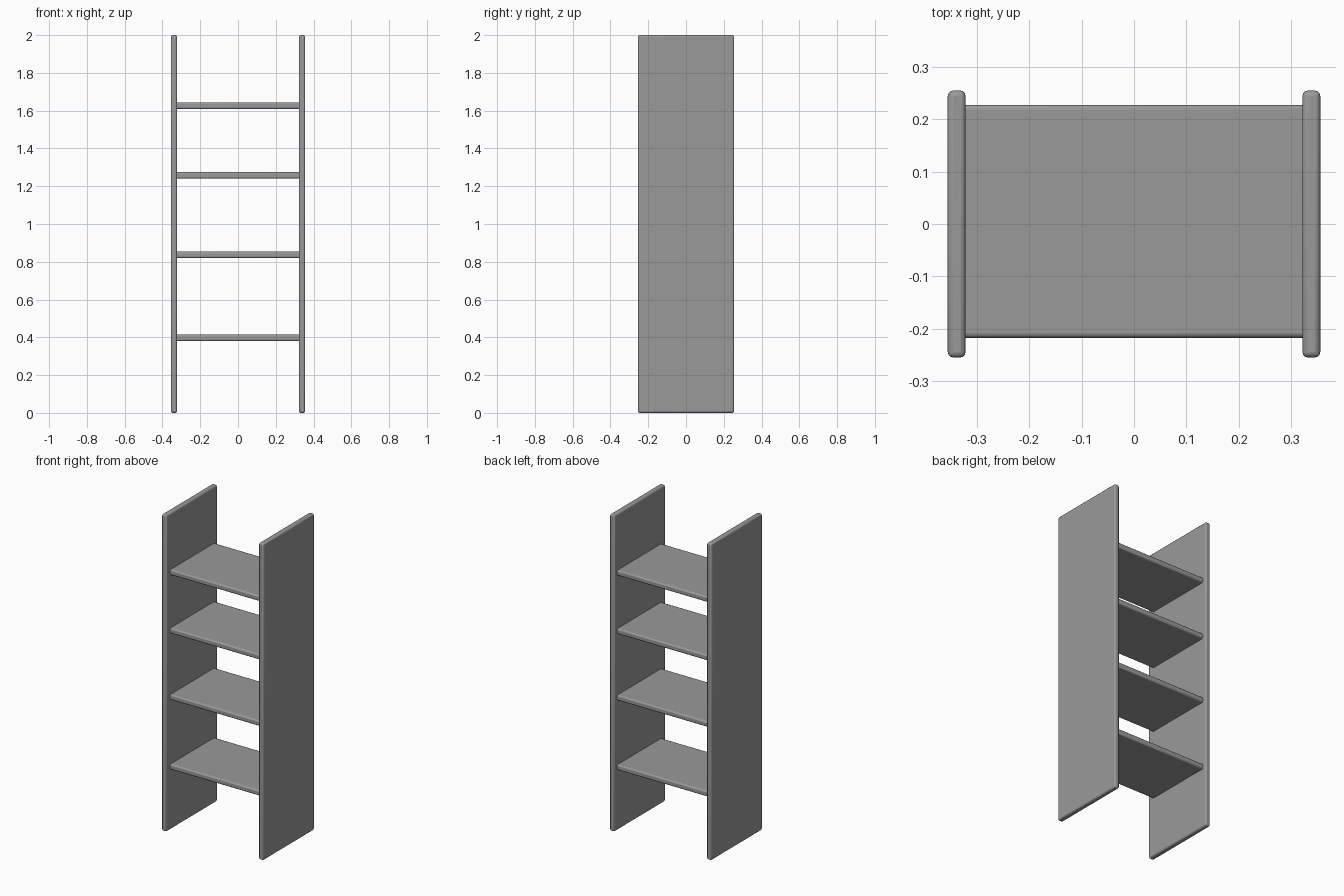
import bpy

# Remove the default object
cube = bpy.data.objects.get("Cube")
if cube:
    bpy.data.objects.remove(cube, do_unlink=True)

# Single grey finish
GREY = (0.32, 0.32, 0.32, 1.0)
grey = bpy.data.materials.new("grey_board")
grey.use_nodes = True
grey.diffuse_color = GREY
grey.node_tree.nodes["Principled BSDF"].inputs["Base Color"].default_value = GREY


def board(name, size, centre, bevel):
    """Flat board with rounded edges."""
    bpy.ops.mesh.primitive_cube_add(size=1, location=centre)
    obj = bpy.context.object
    obj.name = name
    obj.scale = size
    bpy.ops.object.transform_apply(location=False, rotation=False, scale=True)
    obj.data.materials.append(grey)
    mod = obj.modifiers.new("rounded_edges", "BEVEL")
    mod.width = bevel
    mod.segments = 3
    bpy.ops.object.shade_smooth_by_angle()
    return obj


THICK = 0.034
SIDE_X = 0.339

# Upright side panels
for side, sign in (("left", 1), ("right", -1)):
    board(side + "_side_panel", (THICK, 0.51, 2.0), (sign * SIDE_X, 0, 1), 0.01)

# Shelves between the panels, ends tucked just inside them
for i, z in enumerate((0.397, 0.837, 1.257, 1.626), start=1):
    board(f"shelf_{i}", (2 * SIDE_X, 0.445, THICK), (0, 0.005, z), 0.009)
